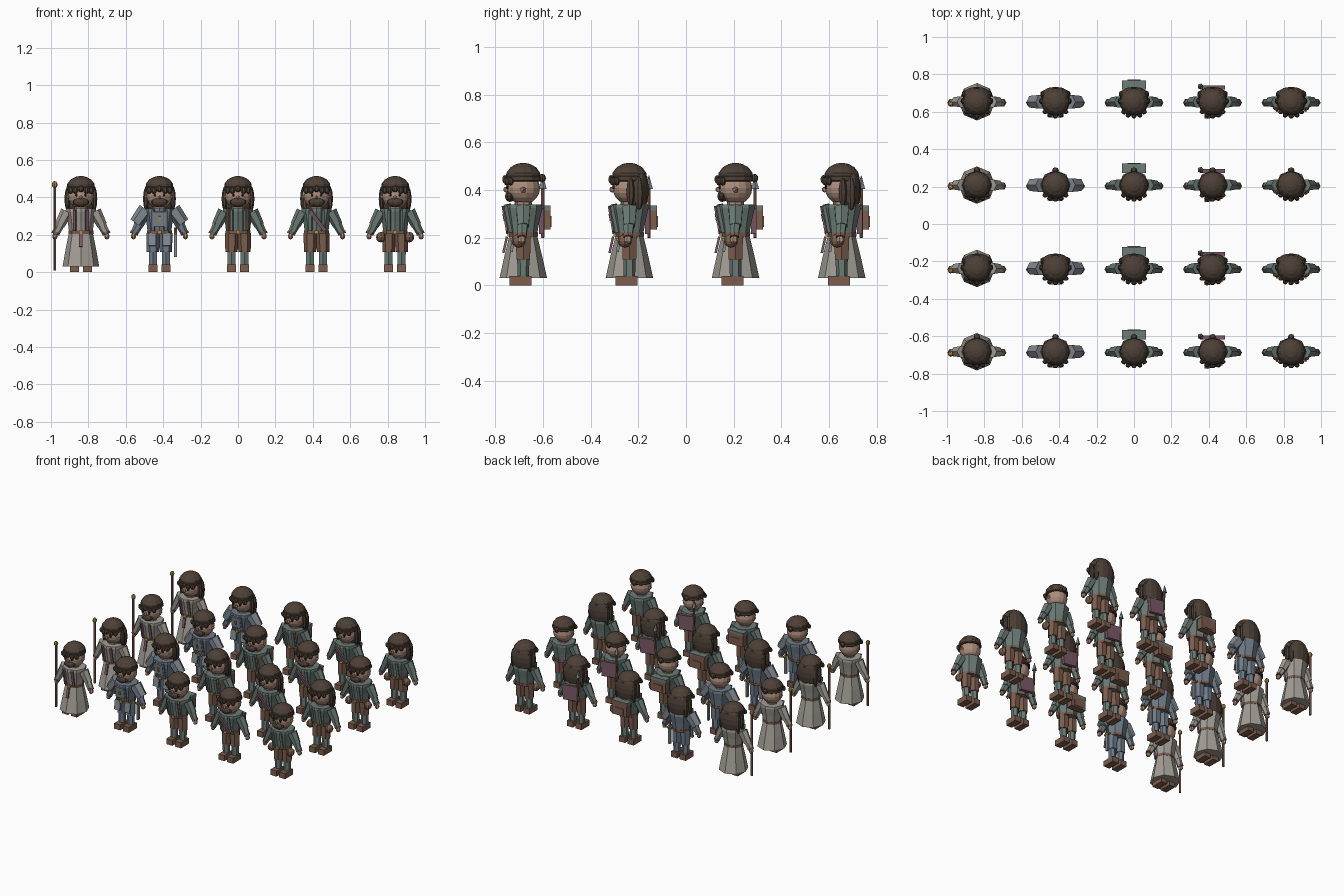
import bpy, bmesh, math
from mathutils import Matrix, Vector

if "Cube" in bpy.data.objects:
    bpy.data.objects.remove(bpy.data.objects["Cube"])

PALETTE = dict(
    skin=(0.42, 0.27, 0.20), hair=(0.075, 0.052, 0.038), green=(0.15, 0.20, 0.18),
    brown=(0.20, 0.11, 0.075), beige=(0.36, 0.34, 0.30), blue=(0.16, 0.20, 0.25),
    pink=(0.20, 0.10, 0.14), gold=(0.45, 0.27, 0.07), steel=(0.22, 0.25, 0.28),
    dark=(0.02, 0.017, 0.015))
MATS = {}
for key, c in PALETTE.items():
    MATS[key] = bpy.data.materials.new(key)
    MATS[key].diffuse_color = (*c, 1)


def finish(name, mat, bm):
    bmesh.ops.recalc_face_normals(bm, faces=bm.faces)
    me = bpy.data.meshes.new(name)
    bm.to_mesh(me)
    bm.free()
    me.materials.append(MATS[mat])
    return name, me


def box(name, mat, c, s, rot=(0, 0, 0)):
    bm = bmesh.new()
    m = Matrix.Translation(c)
    for angle, axis in zip(rot, "XYZ"):
        m = m @ Matrix.Rotation(angle, 4, axis)
    bmesh.ops.create_cube(bm, size=1, matrix=m @ Matrix.Diagonal((*s, 1)))
    return finish(name, mat, bm)


def ball(name, mat, c, r, u=10, v=7):
    bm = bmesh.new()
    bmesh.ops.create_uvsphere(bm, u_segments=u, v_segments=v, radius=1,
                              matrix=Matrix.Translation(c) @ Matrix.Diagonal((*r, 1)))
    return finish(name, mat, bm)


def tube(name, mat, a, b, r1, r2, n=6):
    a, b = Vector(a), Vector(b)
    d = b - a
    bm = bmesh.new()
    m = Matrix.Translation((a + b) / 2) @ d.to_track_quat('Z', 'Y').to_matrix().to_4x4()
    bmesh.ops.create_cone(bm, cap_ends=True, segments=n, radius1=r1, radius2=r2,
                          depth=d.length, matrix=m)
    return finish(name, mat, bm)


def loft(name, mat, rings, n=8):
    # stacked elliptical rings (z, rx, ry), capped
    bm = bmesh.new()
    loops = [[bm.verts.new((rx * math.cos(2 * math.pi * i / n),
                            ry * math.sin(2 * math.pi * i / n), z)) for i in range(n)]
             for z, rx, ry in rings]
    for lo, hi in zip(loops, loops[1:]):
        for i in range(n):
            bm.faces.new((lo[i], lo[(i + 1) % n], hi[(i + 1) % n], hi[i]))
    bm.faces.new(loops[0][::-1])
    bm.faces.new(loops[-1])
    return finish(name, mat, bm)


def head_parts():
    p = [ball("head", "skin", (0, 0, .408), (.07, .07, .068), 14, 10),
         loft("hair_cap", "hair", [(.445, .073, .073), (.472, .073, .071), (.495, .055, .054),
                                   (.509, .03, .03), (.513, .012, .012)], 12),
         loft("hair_band", "hair", [(.435, .07, .07), (.44, .077, .075), (.456, .077, .075),
                                    (.461, .07, .07)], 12),
         ball("nose", "skin", (0, -.072, .402), (.01, .012, .012), 6, 5)]
    for x, z in ((-.055, .437), (-.03, .437), (0, .445), (.03, .437), (.055, .437)):
        y = -math.sqrt(.077 ** 2 - x * x)
        p.append(ball("fringe", "hair", (x, y, z), (.016, .013, .018), 7, 5))
    for s in (-1, 1):
        p += [ball("eye", "dark", (s * .025, -.066, .412), (.007, .006, .008), 6, 5),
              tube("ear", "skin", (s * .064, 0, .402), (s * .079, .005, .408), .015, .004, 5)]
    return p


def short_hair():
    return [ball("hair_knot", "hair", (0, .08, .45), (.018, .015, .018), 8, 6),
            ball("beard", "hair", (0, -.056, .374), (.045, .022, .024), 9, 6)]


def long_hair():
    p = [ball("back_hair", "hair", (0, .034, .40), (.08, .047, .102), 12, 9)]
    for s in (-1, 1):
        p += [ball("side_lock", "hair", (s * .073, .004, .392), (.015, .018, .062), 7, 6),
              ball("rear_lock", "hair", (s * .066, .04, .385), (.016, .02, .07), 7, 6)]
    return p


def body_parts(col):
    cloth = ("beige", "blue", "green", "green", "green")[col]
    p = [loft("torso", cloth, [(.205, .062, .056), (.27, .07, .068), (.325, .082, .08),
                               (.34, .08, .078)]),
         tube("neck", "skin", (0, 0, .33), (0, 0, .355), .035, .035, 8),
         loft("belt", "brown", [(.205, .067, .061), (.222, .067, .062)]),
         box("buckle", "gold", (0, -.062, .214), (.022, .01, .018))]
    for s in (-1, 1):
        # arms
        p += [tube("upper_arm", cloth, (s * .075, 0, .325), (s * .114, 0, .25), .034, .027),
              tube("forearm", cloth, (s * .108, -.002, .26), (s * .136, -.005, .205), .025, .02),
              tube("cuff", "brown", (s * .132, -.005, .216), (s * .137, -.005, .203), .022, .022),
              ball("hand", "skin", (s * .139, -.006, .192), (.015, .018, .017), 7, 5),
              box("boot", "brown", (s * .035, -.012, .02), (.048, .092, .04))]
        # lapels down the chest
        p.append(box("lapel", "pink" if col == 0 else cloth, (s * .033, -.066, .277),
                     (.016, .014, .115), (.19, 0, s * .38)))
        if col:
            p += [tube("leg", cloth, (s * .035, 0, .03), (s * .035, 0, .13), .024, .026),
                  tube("breeches", "blue" if col == 1 else "brown", (s * .035, 0, .108),
                       (s * .033, 0, .21), .033, .036)]
    if col == 0:
        # robed figure with staff
        p += [loft("robe_skirt", "beige", [(.03, .098, .1), (.12, .082, .08), (.21, .064, .058)]),
              box("sash_end", "pink", (0, -.076, .17), (.018, .01, .07), (-.22, 0, 0)),
              tube("staff", "brown", (-.14, -.012, .01), (-.14, -.012, .46), .008, .008),
              ball("staff_knob", "gold", (-.14, -.012, .468), (.015, .015, .019), 8, 6)]
    elif col == 1:
        # armoured figure with sword
        for s in (-1, 1):
            p.append(tube("shoulder_plate", "steel", (s * .072, 0, .335), (s * .125, 0, .262),
                          .042, .036, 6))
            p.append(box("tasset", "steel", (s * .04, -.045, .175), (.045, .012, .07), (-.15, 0, 0)))
        p += [box("breastplate", "steel", (0, -.07, .285), (.07, .016, .08), (.18, 0, 0)),
              box("chest_clasp", "gold", (0, -.08, .285), (.01, .01, .03), (.18, 0, 0)),
              box("sword_blade", "steel", (.086, .01, .14), (.014, .02, .12)),
              box("sword_guard", "gold", (.086, .01, .205), (.016, .05, .01)),
              tube("sword_grip", "brown", (.086, .01, .205), (.086, .01, .24), .008, .008)]
    elif col == 2:
        # traveller with backpack
        p += [box("backpack", "brown", (0, .092, .285), (.12, .046, .10)),
              box("pack_flap", "green", (0, .09, .325), (.126, .05, .022)),
              box("pack_pocket", "brown", (0, .113, .268), (.07, .012, .045))]
        for s in (-1, 1):
            p.append(box("pack_strap", "brown", (s * .052, -.052, .283), (.012, .014, .12),
                         (.16, 0, s * .8)))
    elif col == 3:
        # hunter with back pouch and spear
        p += [box("back_pouch", "pink", (0, .076, .275), (.12, .022, .105), (0, .12, 0)),
              box("chest_sash", "pink", (.005, -.074, .275), (.02, .014, .135), (.17, -.65, 0)),
              tube("spear_shaft", "brown", (-.055, .082, .20), (-.065, .082, .42), .008, .008),
              tube("spear_tip", "steel", (-.065, .082, .405), (-.067, .082, .462), .017, .001, 5)]
    else:
        # gatherer with hip pouches
        for s in (-1, 1):
            p += [ball("hip_pouch", "brown", (s * .076, -.02, .187), (.026, .03, .028), 8, 6),
                  box("pouch_clasp", "gold", (s * .076, -.05, .193), (.01, .008, .012))]
    return p


# build the troop: five outfits across, four rows deep, hair alternating
heads = head_parts()
hairstyles = (short_hair(), long_hair())
for col in range(5):
    outfit = body_parts(col)
    for row in range(4):
        for name, mesh in outfit + heads + hairstyles[row % 2]:
            ob = bpy.data.objects.new(name, mesh)
            ob.location = ((col - 2) * .42, -.683 + row * .4455, 0)
            bpy.context.collection.objects.link(ob)

for m in bpy.data.materials:
    if m.users and not m.is_grease_pencil:
        m.use_nodes = True
        m.node_tree.nodes["Principled BSDF"].inputs["Base Color"].default_value = m.diffuse_color
